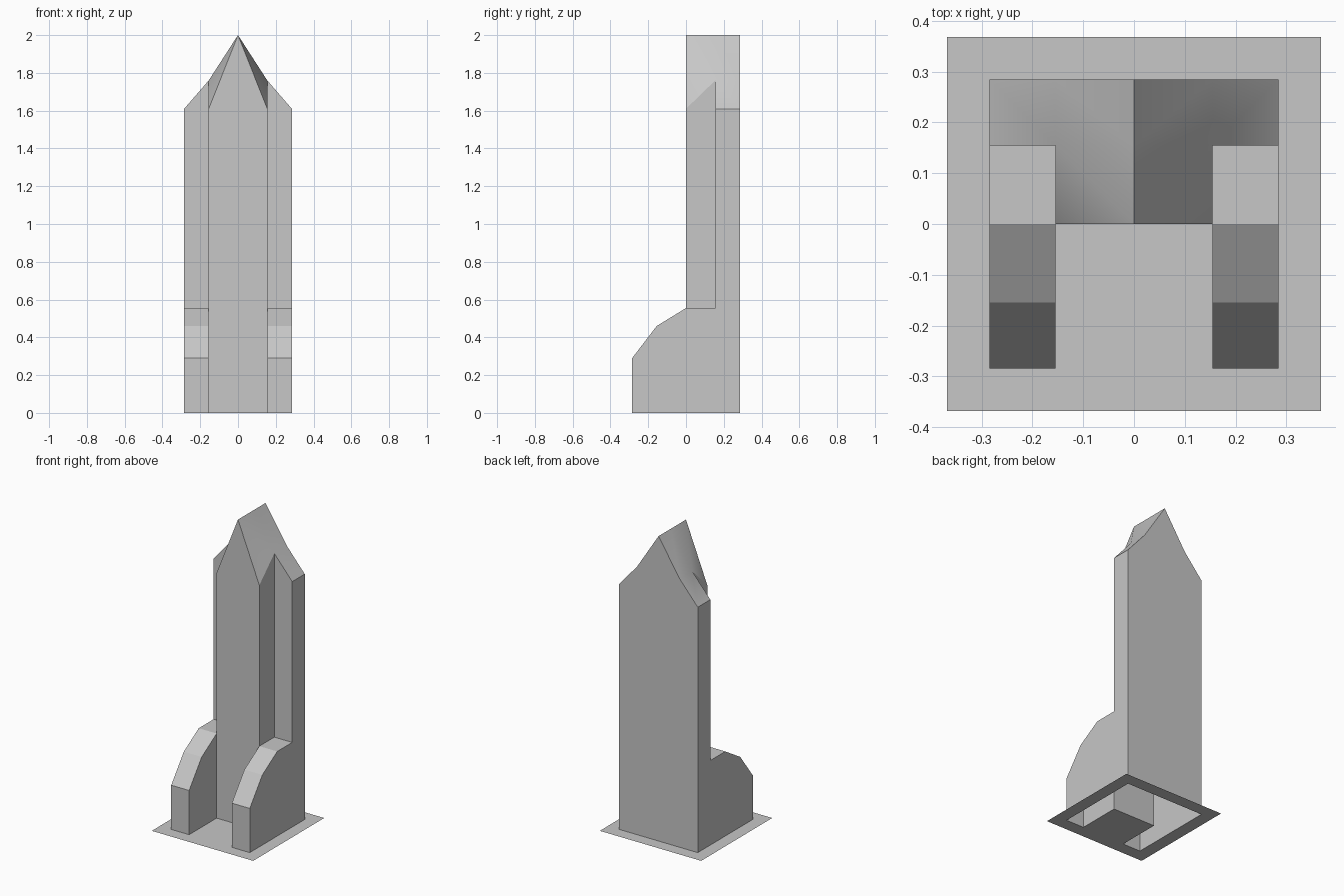
import bpy, bmesh, math
from mathutils import Vector

cube = bpy.data.objects.get("Cube")
if cube:
    bpy.data.objects.remove(cube, do_unlink=True)

# Main dimensions
IN, OUT, RIM = 0.155, 0.285, 0.368
EAVE, SHOULDER, PEAK, LEDGE = 1.61, 1.76, 2.0, 0.555
X, Y, Z = Vector((1, 0, 0)), Vector((0, 1, 0)), Vector((0, 0, 1))

stone = bpy.data.materials.new("light_grey_stone")
stone.use_nodes = True
grey = (0.57, 0.57, 0.57, 1)
stone.diffuse_color = grey
stone.node_tree.nodes["Principled BSDF"].inputs["Base Color"].default_value = grey


def shell(name, panels, smooth_angle=None):
    """Join (outward direction, outline) panels, mirrored across x = 0."""
    bm = bmesh.new()
    for side in (1, -1):
        for out, outline in panels:
            face = bm.faces.new([bm.verts.new((side * x, y, z)) for x, y, z in outline])
            face.normal_update()
            if face.normal.dot(Vector((side * out.x, out.y, out.z))) < 0:
                face.normal_flip()
    bmesh.ops.remove_doubles(bm, verts=bm.verts, dist=0.0005)
    mesh = bpy.data.meshes.new(name)
    bm.to_mesh(mesh)
    bm.free()
    mesh.materials.append(stone)
    obj = bpy.data.objects.new(name, mesh)
    bpy.context.collection.objects.link(obj)
    if smooth_angle:
        bpy.ops.object.select_all(action='DESELECT')
        obj.select_set(True)
        bpy.context.view_layer.objects.active = obj
        bpy.ops.object.shade_smooth_by_angle(angle=math.radians(smooth_angle))
    return obj


def side_panel(x, profile):
    return [(x, y, z) for y, z in profile]


# Flat base plate, open under the hollow tower and fins
plate = [(0, -RIM), (RIM, -RIM), (RIM, RIM), (0, RIM), (0, OUT),
         (OUT, OUT), (OUT, -OUT), (IN, -OUT), (IN, 0), (0, 0)]
shell("base_plate", [(Z, [(x, y, 0) for x, y in plate])])

# Tower walls: back slab with shoulders and a projecting central column
shell("tower_walls", [
    (Y, [(0, OUT, 0), (OUT, OUT, 0), (OUT, OUT, EAVE), (IN, OUT, SHOULDER), (0, OUT, PEAK)]),
    (-Y, [(IN, IN, LEDGE), (OUT, IN, LEDGE), (OUT, IN, EAVE), (IN, IN, SHOULDER)]),
    (-Y, [(0, 0, 0), (IN, 0, 0), (IN, 0, EAVE), (0, 0, PEAK)]),
    (X, side_panel(IN, [(0, LEDGE), (IN, LEDGE), (IN, SHOULDER), (0, EAVE)])),
    (X, side_panel(OUT, [(IN, 0), (OUT, 0), (OUT, EAVE), (IN, EAVE), (IN, LEDGE)])),
])

# Gabled roof, with the front part folded down to the column corners
shell("roof", [
    (Z, [(IN, IN, SHOULDER), (OUT, IN, EAVE), (OUT, OUT, EAVE), (IN, OUT, SHOULDER)]),
    (Z, [(0, IN, PEAK), (IN, IN, SHOULDER), (IN, OUT, SHOULDER), (0, OUT, PEAK)]),
    (Z, [(0, 0, PEAK), (IN, IN, SHOULDER), (0, IN, PEAK)]),
    (Z, [(0, 0, PEAK), (IN, 0, EAVE), (IN, IN, SHOULDER)]),
], smooth_angle=25)

# Stepped buttress fins beside the column
slope = [(-OUT, 0), (-OUT, 0.29), (-IN, 0.46), (0, LEDGE), (IN, LEDGE)]
fins = [
    (X, side_panel(OUT, slope + [(IN, 0)])),
    (-X, side_panel(IN, slope[:4] + [(0, 0)])),
]
for (y0, z0), (y1, z1) in zip(slope, slope[1:]):
    fins.append((Z - Y, [(IN, y0, z0), (OUT, y0, z0), (OUT, y1, z1), (IN, y1, z1)]))
shell("buttress_fins", fins)
